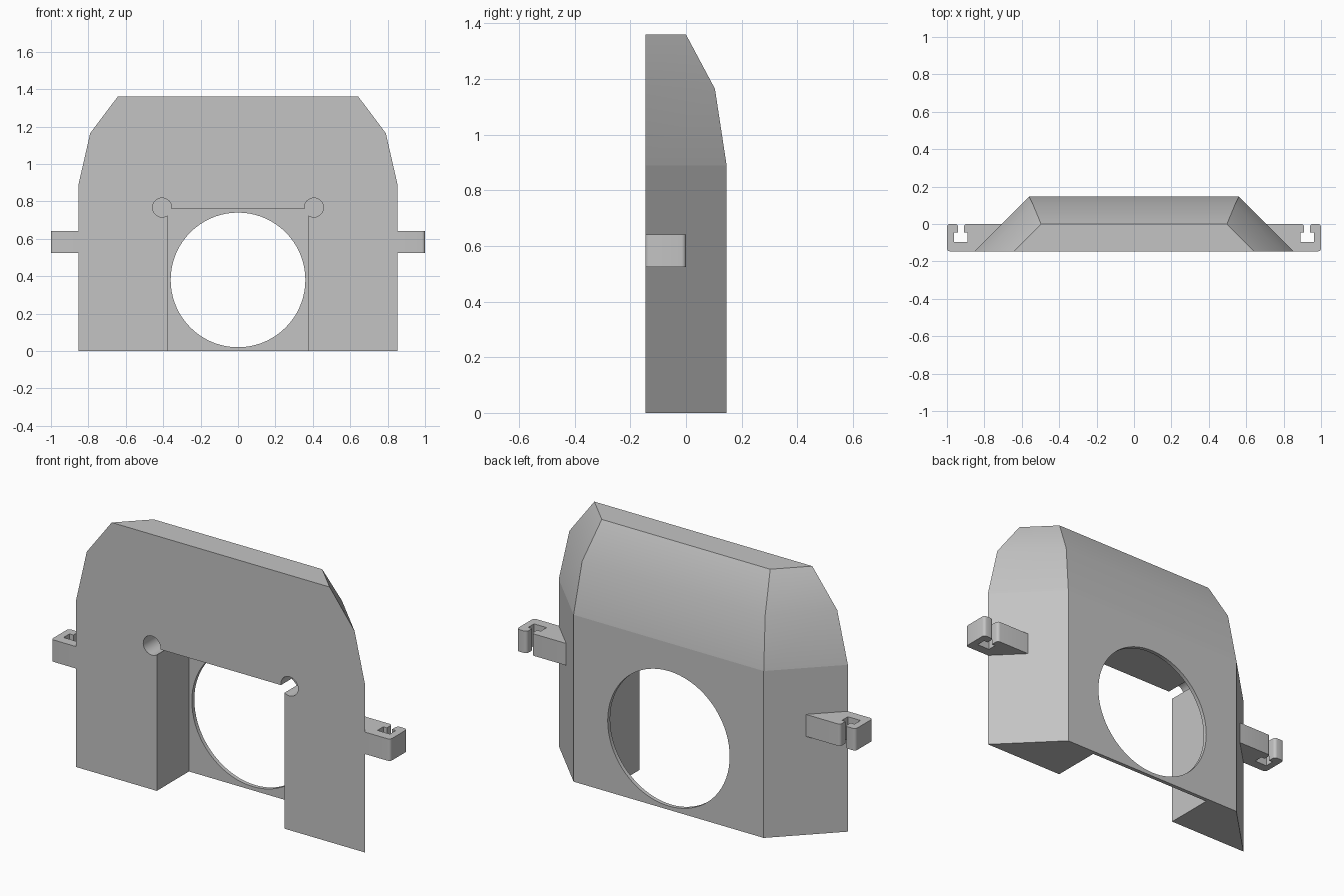
import bpy, bmesh, math
from mathutils import Vector

cube = bpy.data.objects.get("Cube")
if cube:
    bpy.data.objects.remove(cube, do_unlink=True)

FRONT, BACK = -0.146, 0.146

grey = bpy.data.materials.new("plain grey")
grey.use_nodes = True
grey.diffuse_color = (0.55, 0.55, 0.55, 1)
grey.node_tree.nodes["Principled BSDF"].inputs["Base Color"].default_value = grey.diffuse_color


def make_object(name, bm):
    bmesh.ops.recalc_face_normals(bm, faces=bm.faces)
    mesh = bpy.data.meshes.new(name)
    bm.to_mesh(mesh)
    bm.free()
    mesh.materials.append(grey)
    obj = bpy.data.objects.new(name, mesh)
    bpy.context.collection.objects.link(obj)
    return obj


def prism(name, points, offset):
    """Extrude a closed 3D outline along an offset."""
    bm = bmesh.new()
    face = bm.faces.new([bm.verts.new(p) for p in points])
    new = bmesh.ops.extrude_face_region(bm, geom=[face])["geom"]
    bmesh.ops.translate(bm, vec=offset,
                        verts=[g for g in new if isinstance(g, bmesh.types.BMVert)])
    return make_object(name, bm)


def arc(cx, cy, r, start, end, steps):
    angles = [math.radians(start + (end - start) * i / steps) for i in range(steps + 1)]
    return [(cx + r * math.cos(a), cy + r * math.sin(a)) for a in angles]


def cut(target, cutter):
    mod = target.modifiers.new("cut", "BOOLEAN")
    mod.operation, mod.solver, mod.object = "DIFFERENCE", "EXACT", cutter
    bpy.context.view_layer.objects.active = target
    bpy.ops.object.modifier_apply(modifier=mod.name)
    bpy.data.objects.remove(cutter, do_unlink=True)


def smooth(obj, degrees):
    bpy.ops.object.select_all(action="DESELECT")
    obj.select_set(True)
    bpy.context.view_layer.objects.active = obj
    bpy.ops.object.shade_smooth_by_angle(angle=math.radians(degrees))


# Body: stacked trapezoid sections with sides sloping in at 45 degrees
SHOULDER = 0.89
sections = [(0, 0.853, BACK), (SHOULDER, 0.853, BACK), (1.165, 0.79, 0.104), (1.36, 0.643, 0.0)]
bm = bmesh.new()
rings = []
for z, half, back in sections:
    inner = half - (back - FRONT)
    rings.append([bm.verts.new(p) for p in (
        (-half, FRONT, z), (half, FRONT, z), (inner, back, z), (-inner, back, z))])
for low, high in zip(rings, rings[1:]):
    for i in range(4):
        j = (i + 1) % 4
        bm.faces.new((low[i], low[j], high[j], high[i]))
bm.faces.new(rings[0])
bm.faces.new(rings[-1])
body = make_object("body", bm)

# Front pocket, leaving a thin back wall
POCKET_BACK, W, TOP = 0.125, 0.377, 0.76
start = FRONT - 0.1
depth = Vector((0, POCKET_BACK - start, 0))
cut(body, prism("pocket_cutter", [(-W, start, -0.1), (W, start, -0.1),
                                  (W, start, TOP), (-W, start, TOP)], depth))

# Relief holes at the pocket's upper corners
for side in (-1, 1):
    ring = arc(side * 0.406, 0.767, 0.051, 0, 360, 32)[:-1]
    cut(body, prism("relief_cutter", [(x, start, z) for x, z in ring], depth))

# Round opening through the back wall
ring = arc(0, 0.38, 0.36, 0, 360, 72)[:-1]
cut(body, prism("opening_cutter", [(x, 0, z) for x, z in ring], Vector((0, 0.4, 0))))

smooth(body, 25)
for edge in body.data.edges:
    if all(abs(body.data.vertices[v].co.z - SHOULDER) < 0.001 for v in edge.vertices):
        edge.use_edge_sharp = True

# Side clips: bars with a T-shaped slot and rounded lips
R = 0.016
clip = [(0.70, 0), (0.85, FRONT)]
clip += arc(1 - R, FRONT + R, R, -90, 0, 5)
clip += arc(1 - R, -R, R, 0, 90, 5)
clip += arc(0.94 + R, -R, R, 90, 180, 5)
clip += [(0.94, -0.045), (0.963, -0.045), (0.963, -0.095),
         (0.889, -0.095), (0.889, -0.045), (0.91, -0.045)]
clip += arc(0.91 - R, -R, R, 0, 90, 5)
for name, side in (("left_clip", 1), ("right_clip", -1)):
    bar = prism(name, [(side * x, y, 0.525) for x, y in clip], Vector((0, 0, 0.117)))
    smooth(bar, 30)
